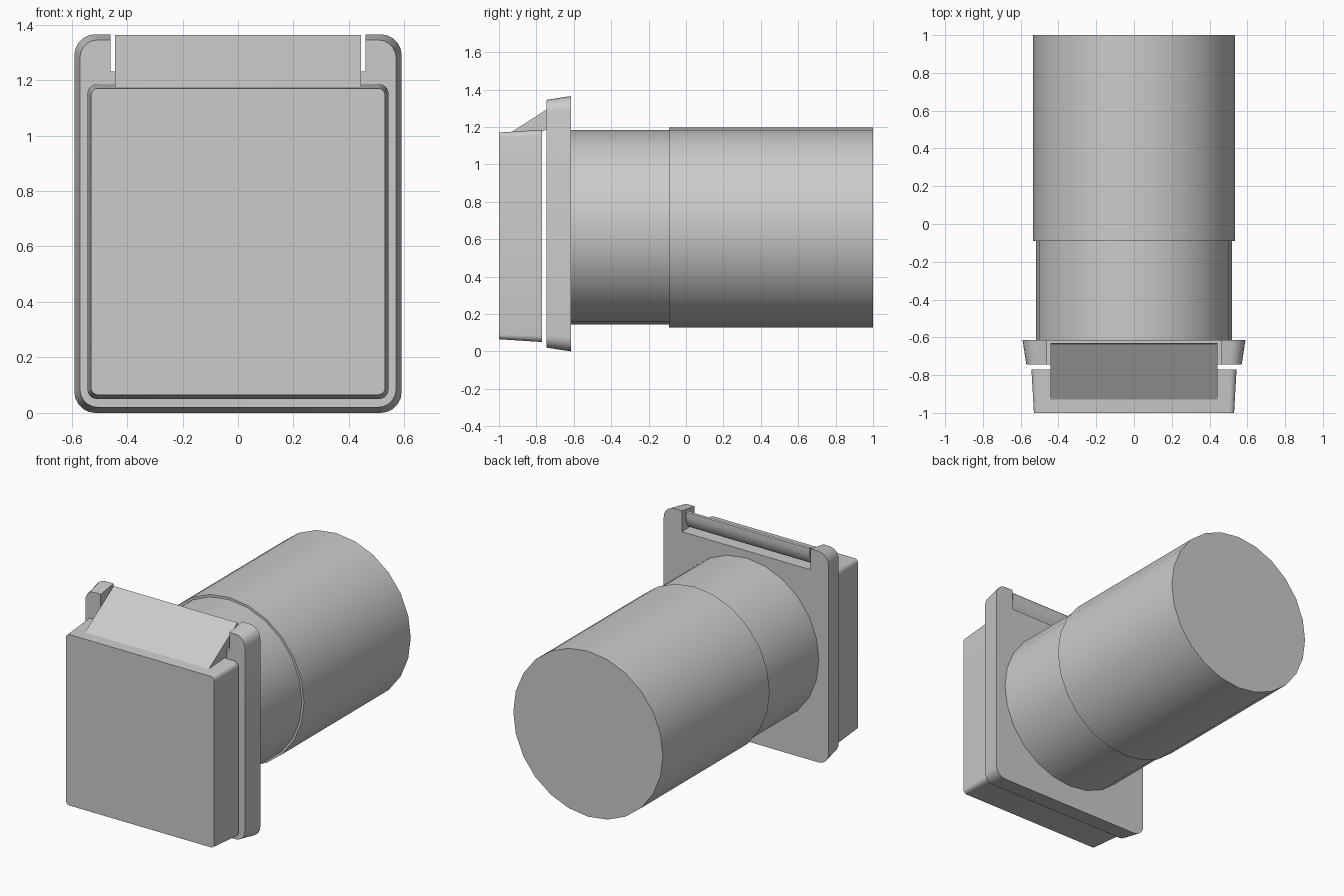
import bpy, bmesh, math

cube = bpy.data.objects.get("Cube")
if cube:
    bpy.data.objects.remove(cube)

grey = bpy.data.materials.new("plain grey")
grey.use_nodes = True
colour = (0.6, 0.6, 0.6, 1)
grey.diffuse_color = colour
grey.node_tree.nodes["Principled BSDF"].inputs["Base Color"].default_value = colour


def loft(name, rings, angle=30):
    """Skin matching rings of points and close both ends."""
    bm = bmesh.new()
    loops = [[bm.verts.new(p) for p in ring] for ring in rings]
    for a, b in zip(loops, loops[1:]):
        for i in range(len(a)):
            j = (i + 1) % len(a)
            bm.faces.new((a[i], a[j], b[j], b[i]))
    bm.faces.new(loops[0])
    bm.faces.new(loops[-1])
    bmesh.ops.recalc_face_normals(bm, faces=bm.faces)
    mesh = bpy.data.meshes.new(name)
    bm.to_mesh(mesh)
    bm.free()
    mesh.materials.append(grey)
    obj = bpy.data.objects.new(name, mesh)
    bpy.context.collection.objects.link(obj)
    bpy.ops.object.select_all(action="DESELECT")
    obj.select_set(True)
    bpy.context.view_layer.objects.active = obj
    bpy.ops.object.shade_smooth_by_angle(angle=math.radians(angle))
    return obj


def rounded_rect(y, half, low, high, r, notch=None):
    """Rounded outline, with an optional (half width, floor) notch in its top."""
    pts = []
    corners = [(-half + r, high - r), (-half + r, low + r),
               (half - r, low + r), (half - r, high - r)]
    for k, (cx, cz) in enumerate(corners):
        for s in range(6):
            a = math.pi / 2 * (k + 1 + s / 5)
            pts.append((cx + r * math.cos(a), y, cz + r * math.sin(a)))
    if notch:
        w, floor = notch
        pts += [(w, y, high), (w, y, floor), (-w, y, floor), (-w, y, high)]
    return pts


def circle(y, r, sides=24):
    return [(r * math.cos(2 * math.pi * i / sides), y,
             0.663 + r * math.sin(2 * math.pi * i / sides)) for i in range(sides)]


# Pipe: narrow neck and wider sleeve
loft("pipe_neck", [circle(-0.62, 0.52), circle(-0.09, 0.52)])
loft("pipe_sleeve", [circle(-0.09, 0.535), circle(1.0, 0.535)])

# Tapered wall flange, notched for the hinge
gap = (0.46, 1.23)
loft("wall_flange", [rounded_rect(-0.745, 0.57, 0.02, 1.345, 0.065, gap),
                     rounded_rect(-0.615, 0.59, 0.0, 1.365, 0.075, gap)])

# Tapered front flap
loft("front_flap", [rounded_rect(-1.0, 0.53, 0.065, 1.17, 0.025),
                    rounded_rect(-0.77, 0.543, 0.05, 1.185, 0.035)])

# Sloping hinge block joining flap and flange, rounded at the back
profile = [(-0.945, 1.165), (-0.638, 1.362), (-0.632, 1.355), (-0.63, 1.32),
           (-0.638, 1.28), (-0.66, 1.25), (-0.70, 1.235), (-0.747, 1.235),
           (-0.747, 1.185), (-0.77, 1.175)]
loft("hinge_block", [[(x, y, z) for y, z in profile] for x in (-0.443, 0.443)])
